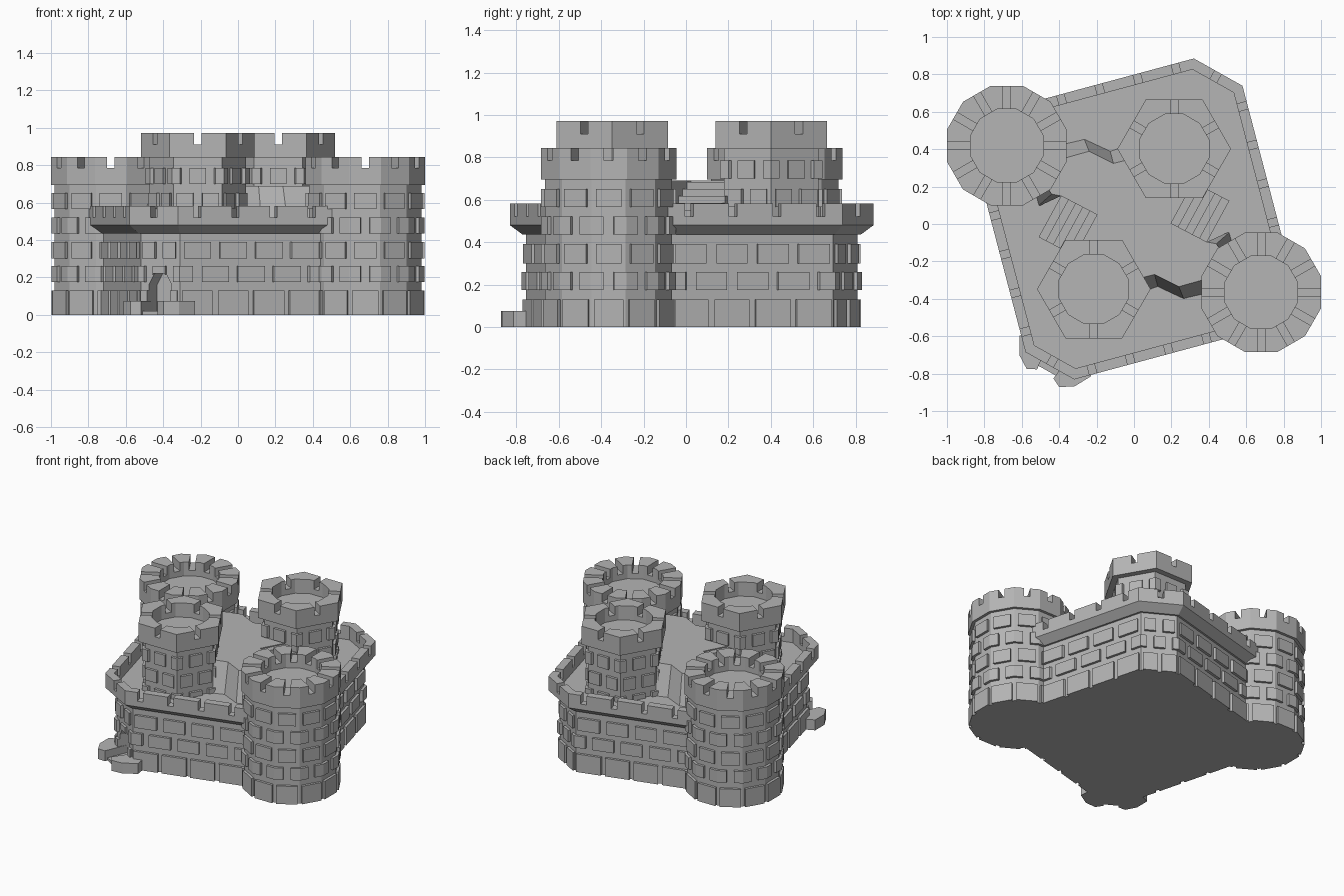
import bpy, bmesh
from math import cos, sin, pi, floor
from mathutils import Vector as V

cube = bpy.data.objects.get("Cube")
if cube:
    bpy.data.objects.remove(cube)

stone = bpy.data.materials.new("grey stone")
stone.use_nodes = True
stone.diffuse_color = (0.46, 0.46, 0.46, 1)
stone.node_tree.nodes["Principled BSDF"].inputs["Base Color"].default_value = stone.diffuse_color
CENTRE = V((0, 0.027))


def turn(p):
    """Half turn about the castle centre."""
    return CENTRE * 2 - V(p)


def build(name, lofts):
    """Object from a list of lofts; each loft is a list of (outline, z)."""
    bm = bmesh.new()
    for loft in lofts:
        rings = [[bm.verts.new((p[0], p[1], z)) for p in outline] for outline, z in loft]
        bm.faces.new(rings[0][::-1])
        bm.faces.new(rings[-1])
        n = len(rings[0])
        for low, high in zip(rings, rings[1:]):
            for i in range(n):
                j = (i + 1) % n
                bm.faces.new((low[i], low[j], high[j], high[i]))
    bmesh.ops.recalc_face_normals(bm, faces=bm.faces)
    mesh = bpy.data.meshes.new(name)
    bm.to_mesh(mesh)
    bm.free()
    mesh.materials.append(stone)
    obj = bpy.data.objects.new(name, mesh)
    bpy.context.collection.objects.link(obj)
    return obj


def prism(outline, z0, z1):
    return [(outline, z0), (outline, z1)]


def carve(obj, lofts):
    """Cut lofts out of an object and bake the result."""
    cutter = build("cutter", lofts)
    cutter.hide_render = True
    mod = obj.modifiers.new("carve", "BOOLEAN")
    mod.operation, mod.solver, mod.object = "DIFFERENCE", "EXACT", cutter
    deps = bpy.context.evaluated_depsgraph_get()
    baked = bpy.data.meshes.new_from_object(obj.evaluated_get(deps))
    obj.modifiers.clear()
    obj.data = baked
    bpy.data.objects.remove(cutter)


def ngon(c, n, apothem, start):
    r = apothem / cos(pi / n)
    return [V((c[0] + r * cos(start + 2 * pi * k / n),
               c[1] + r * sin(start + 2 * pi * k / n))) for k in range(n)]


def inset(poly, d):
    """Move each edge of a counter-clockwise outline inwards by d."""
    out = []
    for i, p in enumerate(poly):
        a = (p - poly[i - 1]).normalized()
        b = (poly[(i + 1) % len(poly)] - p).normalized()
        na, nb = V((-a.y, a.x)), V((-b.y, b.x))
        out.append(p + (na + nb) * d / (1 + na.dot(nb)))
    return out


def along(poly, u):
    i = floor(u)
    return poly[i % len(poly)].lerp(poly[(i + 1) % len(poly)], u - i)


def strip(p, d, half, back, front):
    """Rectangle at p reaching along direction d."""
    s = V((-d.y, d.x)) * half
    return [p + d * back - s, p + d * front - s, p + d * front + s, p + d * back + s]


def course(outer, depth, counts, z0, z1, gap, shift):
    """One row of raised bricks around an outline; bricks may wrap corners."""
    inner = inset(outer, depth)
    n = len(outer)
    size = [(outer[(i + 1) % n] - outer[i]).length for i in range(n)]
    cuts = [i + (k + shift) / counts[i] for i in range(n) for k in range(counts[i])]
    cuts.append(cuts[0] + n)
    lofts = []
    for a, b in zip(cuts, cuts[1:]):
        a += gap / 2 / size[floor(a + 1e-6) % n]
        b -= gap / 2 / size[floor(b - 1e-6) % n]
        us = [a] + [i for i in range(floor(a) + 1, floor(b) + 1)] + [b]
        foot = [along(outer, u) for u in us] + [along(inner, u) for u in reversed(us)]
        lofts.append(prism(foot, z0, z1))
    return lofts


ROWS = [(0, .13), (.175, .26), (.30, .39), (.435, .52), (.565, .65), (.70, .785)]


def masonry(name, outer, depth, counts, rows):
    lofts = []
    for r in rows:
        z0, z1 = ROWS[r]
        lofts += course(outer, depth, counts, z0, z1, .03 if r == 0 else .05, .5 * (r % 2))
    return build(name, lofts)


def tower(name, c, n, start, crown, well, recess, rows, per_side, z):
    """Brick tower with a hollow notched crown; z = base, crown, floor, notch, top."""
    face = inset(ngon(c, n, crown, start), recess)
    build(name + "_core", [prism(inset(face, .018), z[0], z[1] + .01)])
    masonry(name + "_bricks", face, .03, [per_side] * n, rows)
    top = build(name + "_crown", [prism(ngon(c, n, crown, start), z[1], z[4])])
    carve(top, [prism(ngon(c, 12, well, pi / 12), z[2], z[4] + .1)])
    slots = []
    for k in range(n):
        a = start + pi / n + 2 * pi * k / n
        slots.append(prism(strip(V(c), V((cos(a), sin(a))), .021, .12, .5), z[3], z[4] + .1))
    carve(top, slots)


# Round corner towers and hexagonal keep towers, in opposite pairs
round_c, hex_c = V((-.68, .419)), V((.215, .402))
for side, place in (("right", V), ("left", turn)):
    tower(side + "_round_tower", place(round_c), 12, pi / 12, .32, .195, .002,
          range(5), 1, (0, .695, .745, .785, .845))
for side, place in (("back", V), ("front", turn)):
    tower(side + "_hex_tower", place(hex_c), 6, 0, .263, .185, .022,
          range(3, 6), 2, (.44, .84, .87, .91, .972))

# Curtain wall with flared parapet
half = [V((.32, .885)), V((-.905, .555)), V((-.58, -.685))]
rim = half + [turn(p) for p in half]
counts = [6, 6, 2, 6, 6, 2]
face = inset(rim, .052)
wall = build("curtain_wall", [prism(inset(face, .018), 0, .45)])
bricks = masonry("curtain_wall_bricks", face, .03, counts, range(3))
parapet = build("parapet", [[(inset(face, .005), .435), (rim, .48), (rim, .583)]])
carve(parapet, [prism(inset(rim, .055), .485, .8)])
slots = []
for i, n in enumerate([6, 6, 1, 6, 6, 1]):
    d = (rim[(i + 1) % 6] - rim[i]).normalized()
    for k in range(n):
        p = along(rim, i + (k + .5) / n)
        slots.append(prism(strip(p, V((d.y, -d.x)), .02, -.09, .05), .52, .8))
carve(parapet, slots)

# Arched doorway in the front right corner
mid = (rim[2] + rim[3]) / 2
d = (rim[3] - rim[2]).normalized()
out = V((d.y, -d.x))
arch = [prism(strip(mid, out, .07, -.16, .1), -.1, .15)]
arch[0] = [(strip(mid, out, .07, -.16, .1), -.1),
           (strip(mid, out, .07, -.16, .1), .16),
           (strip(mid, out, .035, -.16, .1), .22)]
for part in (wall, bricks):
    carve(part, arch)
build("door_step", [prism(strip(mid, out, .09, -.16, .03), 0, .02)])

# Low stones flanking the door
for name, s in (("left_door_stone", 1), ("right_door_stone", -1)):
    shape = [(.07, -.12), (.05, .05), (.10, .075), (.17, .03), (.22, -.06), (.16, -.14)]
    foot = [mid + d * s * a + out * b for a, b in shape]
    build(name, [prism(foot, 0, .075)])

# Raised courtyard with sloping banks between the towers
A, B, C, D = V((-.39, .15)), V((-.16, .03)), V((-.28, -.19)), V((-.51, -.07))
bank_top = [V((-.60, .38)), V((-.44, .16)), A, B, C, V((-.215, -.35)),
            V((.03, -.29)), V((.11, -.27)), V((.24, -.335)), V((.40, -.29))]
bank_foot = bank_top[:1] + [V((-.52, .09)), A] + bank_top[3:6] + [
    V((.03, -.38)), V((.13, -.345)), V((.27, -.41)), V((.40, -.38))]
build("courtyard", [[(bank_foot + [turn(p) for p in bank_foot], .45),
                     (bank_top + [turn(p) for p in bank_top], .69)]])

# Stairs from the wall walk up to the courtyard
for side, place in (("right", V), ("left", turn)):
    treads = []
    for k in range(6):
        s, e = k / 6, (k + 1) / 6
        foot = [A.lerp(B, s), D.lerp(C, s), D.lerp(C, e), A.lerp(B, e)]
        treads.append(prism([place(p) for p in foot], .45, .485 + .033 * (k + 1)))
    build(side + "_stairs", treads)
